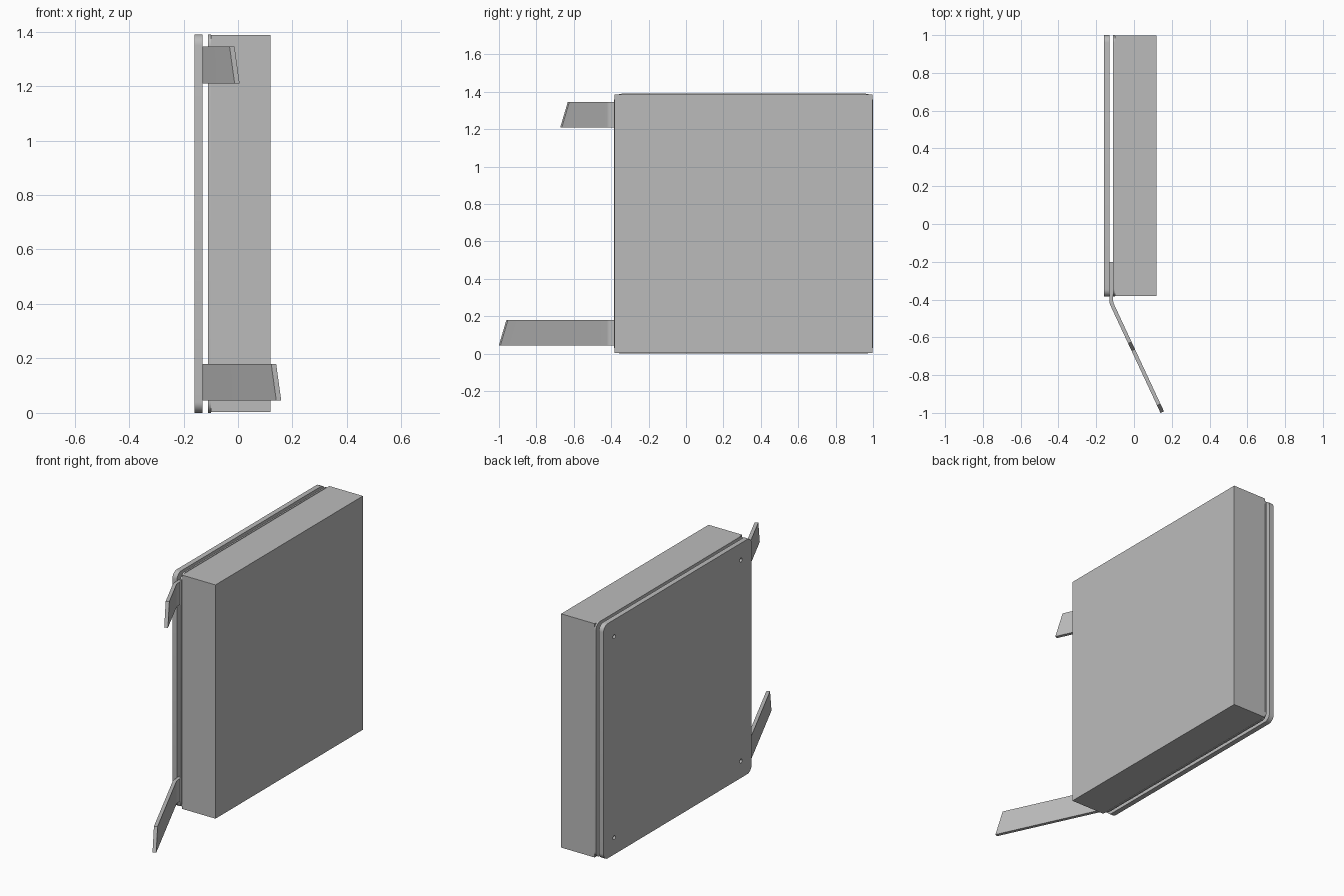
import bpy, bmesh
from math import sin, cos, pi, radians
from mathutils import Vector

cube = bpy.data.objects.get("Cube")
if cube:
    bpy.data.objects.remove(cube, do_unlink=True)

grey = bpy.data.materials.new("plain grey")
grey.use_nodes = True
colour = (0.5, 0.5, 0.5, 1)
grey.diffuse_color = colour
grey.node_tree.nodes["Principled BSDF"].inputs["Base Color"].default_value = colour

FRONT, BACK, TOP = -0.385, 1.0, 1.39


def finish(name, bm):
    bmesh.ops.recalc_face_normals(bm, faces=bm.faces)
    mesh = bpy.data.meshes.new(name)
    bm.to_mesh(mesh)
    bm.free()
    obj = bpy.data.objects.new(name, mesh)
    bpy.context.collection.objects.link(obj)
    mesh.materials.append(grey)
    bpy.ops.object.select_all(action="DESELECT")
    obj.select_set(True)
    bpy.context.view_layer.objects.active = obj
    bpy.ops.object.shade_smooth_by_angle(angle=radians(30))
    return obj


def arc(cy, cz, r, start, sweep, steps):
    return [(cy + r * cos(start + sweep * i / steps),
             cz + r * sin(start + sweep * i / steps)) for i in range(steps + 1)]


def plate(name, x0, x1, radius, hole_radius=0, inset=0.1):
    """Upright sheet with rounded corners and optional corner holes."""
    corners = [(BACK, TOP, -1, -1), (FRONT, TOP, 1, -1),
               (FRONT, 0, 1, 1), (BACK, 0, -1, 1)]
    outline, loops = [], []
    for i, (y, z, sy, sz) in enumerate(corners):
        outline += arc(y + sy * radius, z + sz * radius, radius, i * pi / 2, pi / 2, 8)
        if hole_radius:
            loops.append(arc(y + sy * inset, z + sz * inset, hole_radius, 0, 2 * pi, 16)[:-1])
    loops.append(outline)
    bm = bmesh.new()
    for loop in loops:
        vs = [bm.verts.new((x0, y, z)) for y, z in loop]
        for a, b in zip(vs, vs[1:] + vs[:1]):
            bm.edges.new((a, b))
    bmesh.ops.triangle_fill(bm, use_beauty=True, edges=bm.edges[:], normal=(-1, 0, 0))
    ext = bmesh.ops.extrude_face_region(bm, geom=bm.faces[:], use_keep_orig=True)
    bmesh.ops.translate(bm, vec=(x1 - x0, 0, 0),
                        verts=[g for g in ext["geom"] if isinstance(g, bmesh.types.BMVert)])
    return finish(name, bm)


def strap(name, z0, z1, length):
    """Flat bar, bent outward at the front, with a slanted tip."""
    angle, bend, half, x, y = radians(25), 0.05, 0.01, -0.12, -0.418
    tangent = bend * math_tan(angle / 2)
    path = [(Vector((x, -0.2)), 0, 0)]
    for i in range(7):
        a = angle * i / 6
        path.append((Vector((x + bend * (1 - cos(a)), y + tangent - bend * sin(a))), a, 0))
    tip = Vector((x + length * sin(angle), y - length * cos(angle)))
    path.append((tip, angle, 0.044))
    bm = bmesh.new()
    rings = []
    for p, a, slant in path:
        along, side = Vector((sin(a), -cos(a))), Vector((cos(a), sin(a)))
        ring = []
        for s, z, back in ((-half, z0, 0), (half, z0, 0), (half, z1, slant), (-half, z1, slant)):
            q = p + side * s - along * back
            ring.append(bm.verts.new((q.x, q.y, z)))
        rings.append(ring)
    for r, s in zip(rings, rings[1:]):
        for i in range(4):
            j = (i + 1) % 4
            bm.faces.new((r[i], r[j], s[j], s[i]))
    bm.faces.new(rings[0])
    bm.faces.new(rings[-1])
    return finish(name, bm)


def math_tan(a):
    return sin(a) / cos(a)


# Main box
bm = bmesh.new()
bmesh.ops.create_cube(bm, size=1)
for v in bm.verts:
    v.co = (0.01 + v.co.x * 0.22, (FRONT + BACK) / 2 + v.co.y * (BACK - FRONT - 0.006),
            TOP / 2 + v.co.z * (TOP - 0.006))
finish("main_box", bm)

# Rounded sheets either side of the gap
plate("box_back_sheet", -0.11, -0.1, 0.04)
plate("mounting_plate", -0.16, -0.13, 0.04, hole_radius=0.012)

# Bent straps clamped in the gap
strap("lower_strap", 0.045, 0.18, 0.638)
strap("upper_strap", 1.21, 1.345, 0.276)
